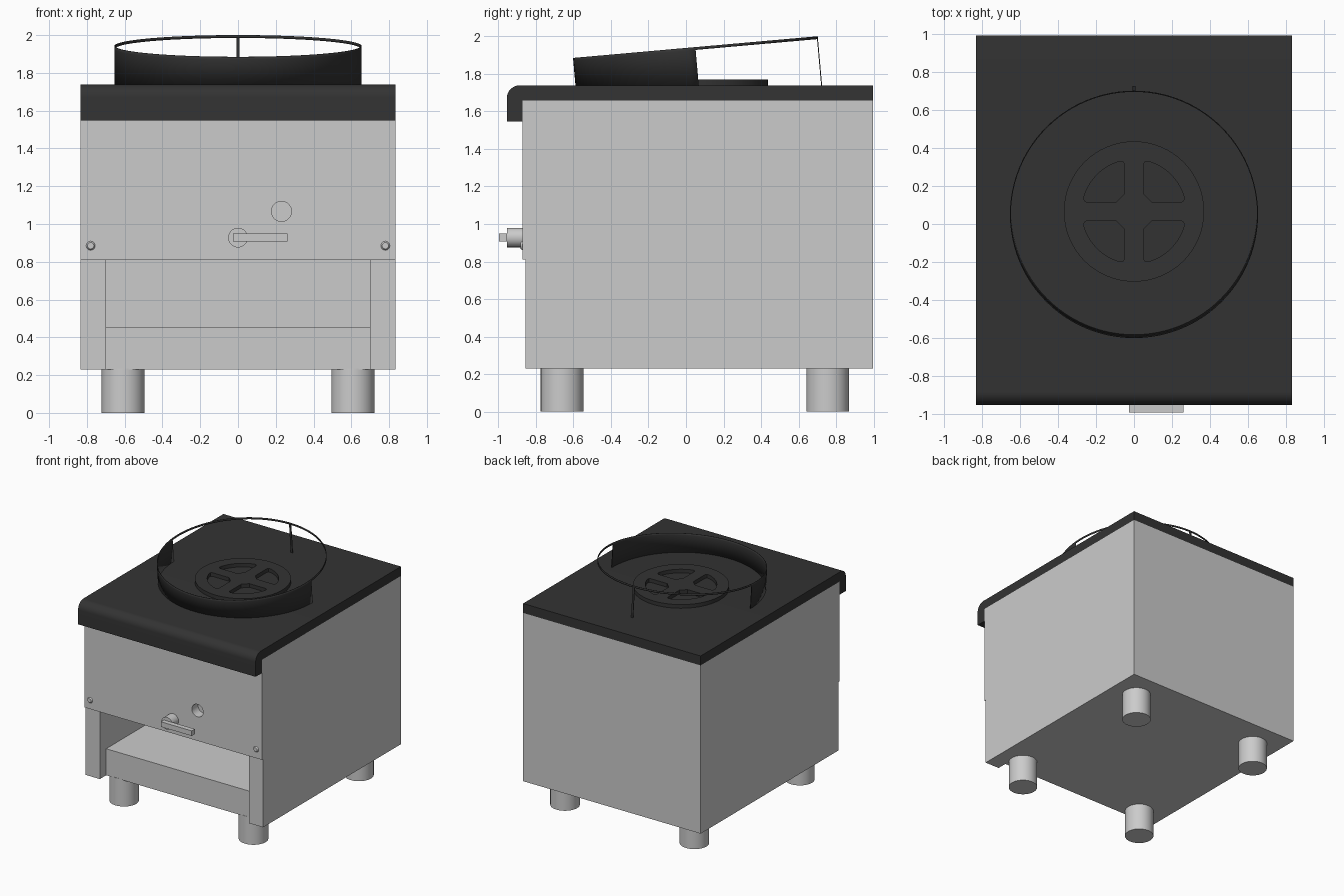
import bpy, bmesh, math
from mathutils import Matrix, Vector

if "Cube" in bpy.data.objects:
    bpy.data.objects.remove(bpy.data.objects["Cube"])

dark = bpy.data.materials.new("dark_iron")
dark.diffuse_color = (0.033, 0.033, 0.033, 1)
dark.use_nodes = True
dark.node_tree.nodes["Principled BSDF"].inputs["Base Color"].default_value = dark.diffuse_color


def finish(name, bm, mat=None, smooth=False):
    bmesh.ops.recalc_face_normals(bm, faces=bm.faces)
    me = bpy.data.meshes.new(name)
    bm.to_mesh(me)
    bm.free()
    ob = bpy.data.objects.new(name, me)
    bpy.context.collection.objects.link(ob)
    if mat:
        me.materials.append(mat)
    if smooth:
        bpy.ops.object.select_all(action='DESELECT')
        ob.select_set(True)
        bpy.context.view_layer.objects.active = ob
        bpy.ops.object.shade_smooth_by_angle(angle=math.radians(35))
    return ob


def box(name, lo, hi, mat=None):
    bm = bmesh.new()
    bmesh.ops.create_cube(bm, size=1)
    lo, hi = Vector(lo), Vector(hi)
    for v in bm.verts:
        v.co = Vector([(a + b) / 2 + c * (b - a) for a, b, c in zip(lo, hi, v.co)])
    return finish(name, bm, mat)


def cylinder(name, center, r, depth, axis='Z', r2=None, seg=40):
    bm = bmesh.new()
    m = Matrix.Translation(center)
    if axis == 'Y':                       # cone top points to the front
        m = m @ Matrix.Rotation(math.pi / 2, 4, 'X')
    bmesh.ops.create_cone(bm, cap_ends=True, segments=seg, radius1=r,
                          radius2=r if r2 is None else r2, depth=depth, matrix=m)
    return finish(name, bm, smooth=True)


def prism(name, profile, half, mat=None, smooth=False):
    """Extrude a (y, z) profile symmetrically along x."""
    bm = bmesh.new()
    face = bm.faces.new([bm.verts.new((-half, y, z)) for y, z in profile])
    ext = bmesh.ops.extrude_face_region(bm, geom=[face])
    for v in ext["geom"]:
        if isinstance(v, bmesh.types.BMVert):
            v.co.x = half
    return finish(name, bm, mat, smooth)


def plate(name, loops, thick, matrix, mat=None):
    """Flat plate: first loop is the outline, the others are holes."""
    cu = bpy.data.curves.new(name, 'CURVE')
    cu.dimensions, cu.fill_mode, cu.extrude = '2D', 'BOTH', thick / 2
    for pts in loops:
        sp = cu.splines.new('POLY')
        sp.points.add(len(pts) - 1)
        sp.use_cyclic_u = True
        for p, (x, y) in zip(sp.points, pts):
            p.co = (x, y, 0, 1)
    tmp = bpy.data.objects.new("tmp", cu)
    bpy.context.collection.objects.link(tmp)
    bpy.context.view_layer.update()
    bm = bmesh.new()
    bm.from_mesh(tmp.to_mesh())
    bpy.data.objects.remove(tmp)
    bmesh.ops.remove_doubles(bm, verts=bm.verts, dist=1e-5)
    bm.transform(matrix)
    return finish(name, bm, mat, True)


def arc(cx, cy, r, a0, a1, n):
    return [(cx + r * math.cos(math.radians(a0 + (a1 - a0) * i / n)),
             cy + r * math.sin(math.radians(a0 + (a1 - a0) * i / n))) for i in range(n + 1)]


W, BACK, TOP = 0.834, 0.995, 1.739

# Cabinet with an open shelf bay at the front
cabinet = box("cabinet", (-W, -0.855, 0.23), (W, BACK, 1.659))
cutters = [prism("bay_cutter", [(-1.1, 0.1), (-0.77, 0.1), (-0.77, 0.455),
                                (0.95, 0.455), (0.95, 0.81), (-1.1, 0.81)], 0.70),
           cylinder("sight_hole_cutter", (0.23, -0.84, 1.067), 0.053, 0.1, 'Y')]
for c in cutters:
    mod = cabinet.modifiers.new("cut", 'BOOLEAN')
    mod.operation, mod.solver, mod.object = 'DIFFERENCE', 'EXACT', c
bpy.context.view_layer.update()
cut_mesh = bpy.data.meshes.new_from_object(
    cabinet.evaluated_get(bpy.context.evaluated_depsgraph_get()))
cabinet.modifiers.clear()
cabinet.data = cut_mesh
for p in cut_mesh.polygons:
    p.use_smooth = False
for c in cutters:
    bpy.data.objects.remove(c)

# Front panel with the round sight hole
plate("front_panel", [[(-W, 0.81), (W, 0.81), (W, 1.659), (-W, 1.659)],
                      arc(0.23, 1.067, 0.053, 0, 350, 35)], 0.017,
      Matrix.Translation((0, -0.8635, 0)) @ Matrix.Rotation(math.pi / 2, 4, 'X'))

# Panel screws, control knob and lever
for side, x in (("left", -0.78), ("right", 0.78)):
    cylinder(side + "_screw", (x, -0.876, 0.885), 0.025, 0.01, 'Y', 0.017, 16)
cylinder("control_knob", (0, -0.912, 0.928), 0.052, 0.086, 'Y')
box("control_lever", (-0.027, -0.995, 0.907), (0.262, -0.953, 0.95))

# Legs
for side, x in (("left", -0.608), ("right", 0.608)):
    for end, y in (("front", -0.66), ("back", 0.755)):
        cylinder(f"{end}_{side}_leg", (x, y, 0.1175), 0.114, 0.235)

# Cooktop with a rounded front lip
prism("cooktop", [(BACK, 1.659), (BACK, TOP)] + arc(-0.885, TOP - 0.07, 0.07, 90, 180, 10)
      + [(-0.955, 1.547), (-0.872, 1.547), (-0.872, 1.659)], W, dark, True)

# Burner grate with four sector openings
sector = [(0.05, 0.25), (0.05, 0.095), (0.095, 0.05), (0.25, 0.05), (0.262, 0.058)] \
    + arc(0, 0, 0.275, 16, 74, 14) + [(0.058, 0.262)]
holes = [[(x * sx, y * sy) for x, y in sector] for sx in (1, -1) for sy in (1, -1)]
plate("burner_grate", [arc(0, 0, 0.37, 0, 354.375, 63)] + holes, 0.034,
      Matrix.Translation((0, 0.066, TOP + 0.014)), dark)

# Tilted pan ring: full wall at the front, thin rim at the back
R, TILT, N = 0.652, math.radians(5.06), 96
ring_m = Matrix.Translation((0, 0.05, 1.9425)) @ Matrix.Rotation(TILT, 4, 'X')


def ring_pt(t, w=None):
    if w is None:                         # run down to the cooktop
        w = (TOP - 1.9425 - R * math.sin(t) * math.sin(TILT)) / math.cos(TILT)
    return ring_m @ Vector((R * math.cos(t), R * math.sin(t), w))


def strip(bm, t0, t1, w0, w1):
    bm.faces.new([bm.verts.new(ring_pt(t, w)) for t, w in
                  ((t0, w0), (t1, w0), (t1, w1), (t0, w1))])


bm = bmesh.new()
for i in range(N):
    t0, t1 = 2 * math.pi * i / N, 2 * math.pi * (i + 1) / N
    strip(bm, t0, t1, 0, -0.015)
    if i >= N // 2:
        strip(bm, t0, t1, -0.015, None)
bmesh.ops.remove_doubles(bm, verts=bm.verts, dist=1e-4)
ring = finish("pan_ring", bm, dark, True)

# Back support strip of the ring
bm = bmesh.new()
strip(bm, math.pi / 2 - 0.014, math.pi / 2 + 0.014, -0.01, None)
support = finish("ring_support", bm, dark)
for ob in (ring, support):
    mod = ob.modifiers.new("thickness", 'SOLIDIFY')
    mod.thickness, mod.offset = 0.005, 0
